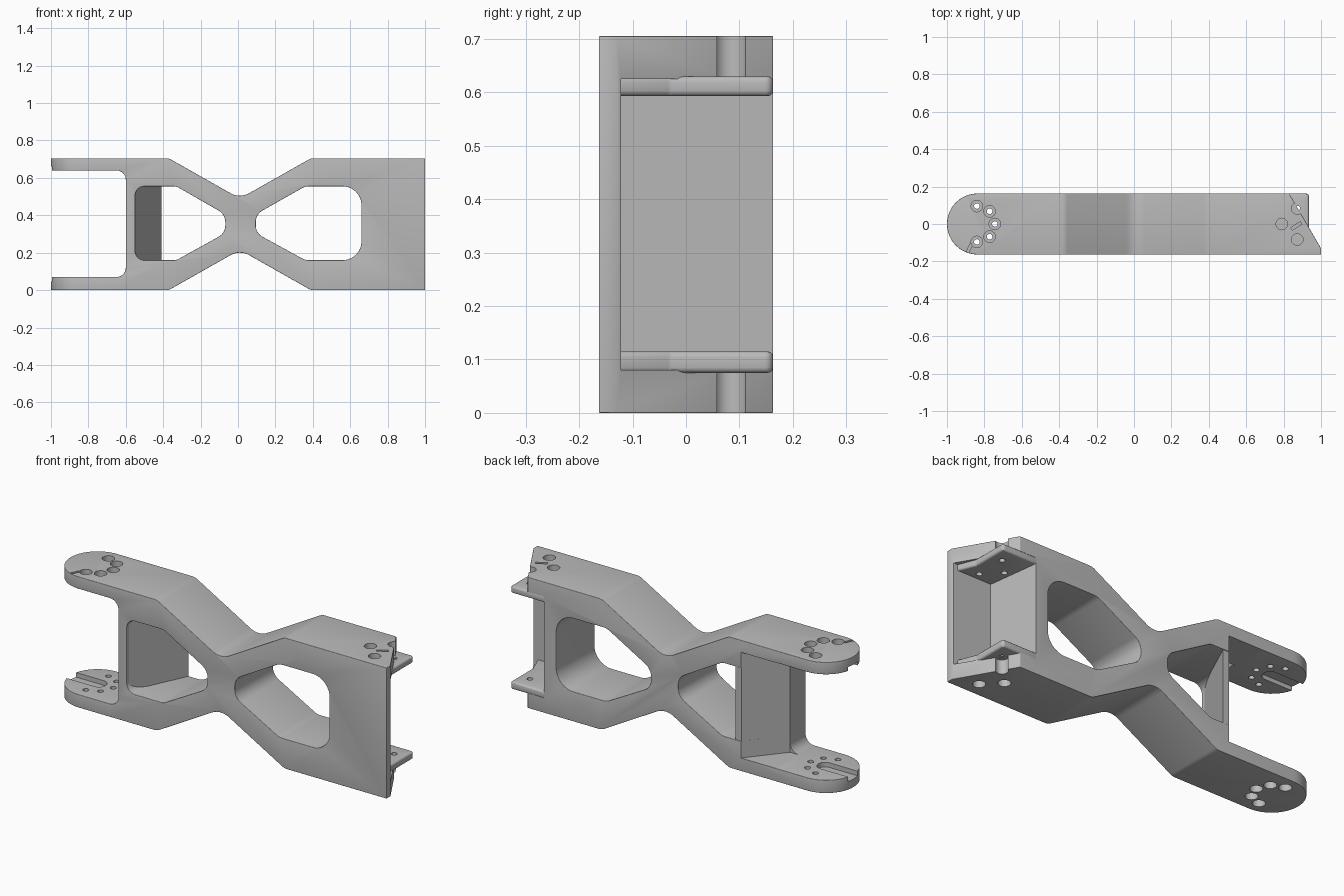
import bpy, bmesh, math
from mathutils import Vector

if "Cube" in bpy.data.objects:
    bpy.data.objects.remove(bpy.data.objects["Cube"])

H, D = 0.705, 0.163          # overall height, half depth

grey = bpy.data.materials.new("plain grey")
grey.use_nodes = True
grey.diffuse_color = (0.5, 0.5, 0.5, 1)
grey.node_tree.nodes["Principled BSDF"].inputs["Base Color"].default_value = (0.5, 0.5, 0.5, 1)


def fillet(corners, steps=8):
    """Round each (x, y, radius) corner of a closed outline."""
    out = []
    n = len(corners)
    for i, (x, y, r) in enumerate(corners):
        p = Vector((x, y))
        if not r:
            out.append(p)
            continue
        a = (Vector(corners[i - 1][:2]) - p).normalized()
        b = (Vector(corners[(i + 1) % n][:2]) - p).normalized()
        half = a.angle(b) / 2
        centre = p + (a + b).normalized() * r / math.sin(half)
        start = p + a * r / math.tan(half) - centre
        end = p + b * r / math.tan(half) - centre
        for k in range(steps + 1):
            t = k / steps
            out.append(centre + (start * (1 - t) + end * t).normalized() * r)
    return out


def prism(name, outline, lo, hi, axis="z"):
    bm = bmesh.new()
    place = (lambda p, t: (p[0], t, p[1])) if axis == "y" else (lambda p, t: (p[0], p[1], t))
    rings = [[bm.verts.new(place(p, t)) for p in outline] for t in (lo, hi)]
    for ring in rings:
        bm.faces.new(ring)
    n = len(outline)
    for i in range(n):
        j = (i + 1) % n
        bm.faces.new((rings[0][i], rings[0][j], rings[1][j], rings[1][i]))
    bmesh.ops.recalc_face_normals(bm, faces=bm.faces)
    mesh = bpy.data.meshes.new(name)
    bm.to_mesh(mesh)
    bm.free()
    mesh.materials.append(grey)
    obj = bpy.data.objects.new(name, mesh)
    bpy.context.collection.objects.link(obj)
    return obj


def circle(x, y, r, n=24):
    return [(x + r * math.cos(math.tau * i / n), y + r * math.sin(math.tau * i / n)) for i in range(n)]


def apply(obj, mod):
    bpy.context.view_layer.objects.active = obj
    bpy.ops.object.modifier_apply(modifier=mod.name)


def boolean(obj, tool, operation="DIFFERENCE"):
    mod = obj.modifiers.new("cut", "BOOLEAN")
    mod.object, mod.operation, mod.solver = tool, operation, "EXACT"
    apply(obj, mod)
    bpy.data.objects.remove(tool)


def slot(x, y, angle, length, width):
    c, s = math.cos(angle), math.sin(angle)
    return [(x + u * length / 2 * c - v * width / 2 * s, y + u * length / 2 * s + v * width / 2 * c)
            for u, v in ((-1, -1), (1, -1), (1, 1), (-1, 1))]


# Side outline of the link: forked left end, narrow waist, block at the right
lower = [(-1.02, 0, 0), (-0.37, 0, .06), (.01, .215, .1), (.39, 0, .06), (1.02, 0, 0)]
upper = [(x, H - z, r) for x, z, r in reversed(lower)]
fork = [(-1.02, .64, 0), (-.6, .64, .05), (-.6, .07, .05), (-1.02, .07, 0)]
body = prism("link_body", fillet(lower + upper + fork), -D, D, "y")

# Plan outline: round left end, slanted right end
plan = [(-.837 + D * math.cos(a), D * math.sin(a))
        for a in (math.pi / 2 + math.pi * i / 24 for i in range(25))]
plan += [(1, -D), (1, -.13), (.83, D)]
boolean(body, prism("plan", plan, -.1, .9), "INTERSECT")

# Two windows
left_window = [(-.55, .16, .05), (-.33, .16, .06), (-.068, .305, .07),
               (-.068, .405, .07), (-.33, .555, .06), (-.55, .555, .05)]
right_window = [(.095, .305, .07), (.36, .16, .08), (.66, .16, .1),
                (.66, .555, .1), (.36, .555, .08), (.095, .405, .07)]
for window in (left_window, right_window):
    boolean(body, prism("window", fillet(window), -.3, .3, "y"))

# Rounded edges
bevel = body.modifiers.new("round", "BEVEL")
bevel.width, bevel.segments = .018, 4
bevel.limit_method, bevel.angle_limit = "ANGLE", math.radians(35)
apply(body, bevel)

# Slanted back of the fork post, with a web closing the window side
boolean(body, prism("slant", [(-.66, -.03), (-.6, -.03), (-.435, .17), (-.435, .3), (-.66, .3)], .07, .64))
web = prism("slanted_web", [(-.575, -.145), (-.55, -.145), (-.408, .16), (-.443, .16), (-.598, -.028)],
            .15, .565)

# Wedge shaped pocket in the right block
boolean(body, prism("pocket", [(1.1, -.122), (.77, -.122), (.715, .3), (1.1, .3)], .08, .625))

# Mounting shelves inside the pocket
shelf_plan = [(.69, -.13, 0), (.975, -.13, 0), (.935, -.03, .02), (.935, D, .015), (.69, D, 0)]
shelves = [prism("lower_shelf", fillet(shelf_plan), .075, .115),
           prism("upper_shelf", fillet(shelf_plan), .593, .63)]
for shelf in shelves:
    edge = shelf.modifiers.new("round", "BEVEL")
    edge.width, edge.segments = .01, 3
    edge.limit_method = "ANGLE"
    apply(shelf, edge)

# Counterbored screw holes in the shelves
for x, y in ((.79, 0), (.873, .083), (.873, -.083)):
    for lo, hi in ((-.1, .076), (.629, .9)):
        boolean(body, prism("bore", circle(x, y, .031), lo, hi))
    for shelf in shelves:
        boolean(shelf, prism("screw", circle(x, y, .015, 16), -.1, .9))

# Ring of counterbored screw holes in the fork arms
for i in range(-2, 3):
    a = i * math.radians(45)
    x, y = -.84 + .096 * math.cos(a), .096 * math.sin(a)
    for lo, hi in ((-.1, .04), (H - .04, .9)):
        boolean(body, prism("bore", circle(x, y, .031), lo, hi))
    boolean(body, prism("screw", circle(x, y, .015, 16), -.1, .9))

# Open-ended recess on the inner face of each fork arm
recess = [(-1.1, -.04, 0), (-.79, -.04, .038), (-.79, .04, .038), (-1.1, .04, 0)]
for lo, hi in ((.045, .1), (.61, .662)):
    boolean(body, prism("recess", fillet(recess), lo, hi))

# Small cable slots on the top
boolean(body, prism("slot", slot(.868, -.01, math.radians(32), .06, .016), H - .03, .9))
boolean(body, prism("slot", slot(-.88, -.13, math.radians(65), .05, .014), H - .03, .9))

# Smooth the curved surfaces, keep sharp edges
bpy.ops.object.select_all(action="DESELECT")
for obj in [body, web] + shelves:
    obj.select_set(True)
bpy.context.view_layer.objects.active = body
bpy.ops.object.shade_smooth_by_angle(angle=math.radians(30))
